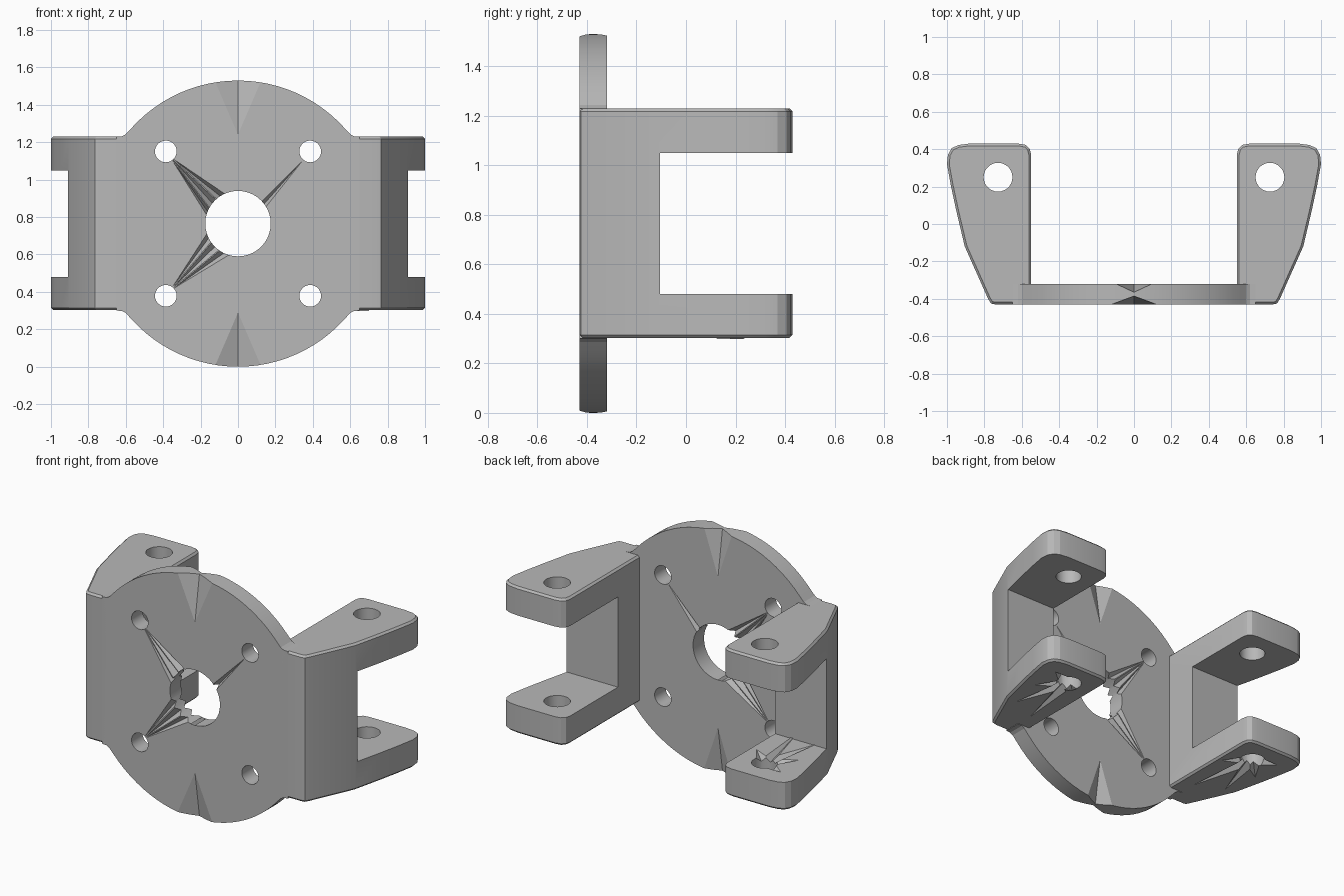
import bpy, bmesh
from math import sin, cos, pi, radians
from mathutils import Vector

if "Cube" in bpy.data.objects:
    bpy.data.objects.remove(bpy.data.objects["Cube"], do_unlink=True)

grey = bpy.data.materials.new("light grey")
grey.use_nodes = True
grey.diffuse_color = (0.48, 0.48, 0.48, 1)
grey.node_tree.nodes["Principled BSDF"].inputs["Base Color"].default_value = grey.diffuse_color

MID, R = 0.765, 0.765          # disc centre height and radius
FRONT, BACK = -0.43, -0.32     # plate faces
LOW, HIGH = 0.303, 1.23        # arm bottom and top


def finish(bm, name):
    bmesh.ops.recalc_face_normals(bm, faces=bm.faces)
    mesh = bpy.data.meshes.new(name)
    bm.to_mesh(mesh)
    bm.free()
    mesh.materials.append(grey)
    ob = bpy.data.objects.new(name, mesh)
    bpy.context.collection.objects.link(ob)
    return ob


def prism(name, points, depth, bevel=0):
    """Extrude an outline along a vector, with optional small bevels on both rims."""
    bm = bmesh.new()
    face = bm.faces.new([bm.verts.new(p) for p in points])
    cap = bmesh.ops.extrude_face_region(bm, geom=[face], use_keep_orig=True)["geom"]
    moved = [v for v in cap if isinstance(v, bmesh.types.BMVert)]
    bmesh.ops.translate(bm, verts=moved, vec=depth)
    bmesh.ops.recalc_face_normals(bm, faces=bm.faces)
    if bevel:
        rims = [e for e in bm.edges
                if abs((e.verts[0].co - e.verts[1].co).dot(Vector(depth))) < 1e-6]
        bmesh.ops.bevel(bm, geom=rims, offset=bevel, segments=1, affect='EDGES')
    return finish(bm, name)


def hull(points):
    bm = bmesh.new()
    for p in points:
        bm.verts.new(p)
    bmesh.ops.convex_hull(bm, input=bm.verts)
    return finish(bm, "cutter")


def cylinder(centre, radius, along, sides=28):
    """Round cutter running along y or z."""
    ring = [(radius * cos(2 * pi * i / sides), radius * sin(2 * pi * i / sides))
            for i in range(sides)]
    c = Vector(centre)
    if along == "y":
        return prism("cutter", [c + Vector((a, -0.2, b)) for a, b in ring], (0, 0.4, 0))
    return prism("cutter", [c + Vector((a, b, -1)) for a, b in ring], (0, 0, 2))


def cut(target, cutter):
    cutter.hide_render = True
    mod = target.modifiers.new("cut", 'BOOLEAN')
    mod.operation, mod.solver, mod.object = 'DIFFERENCE', 'EXACT', cutter
    bpy.context.view_layer.objects.active = target
    bpy.ops.object.modifier_apply(modifier=mod.name)
    bpy.data.objects.remove(cutter, do_unlink=True)


def groove(target, tip, a, b, inward):
    """Shallow V-shaped dent, a point at the tip and widest between a and b."""
    inward = Vector(inward)
    out = -inward.normalized() * 0.004
    tip, a, b = (Vector(p) + out for p in (tip, a, b))
    cut(target, hull([tip, a, b, (a + b) / 2 + inward]))


def smooth(ob):
    bpy.ops.object.select_all(action='DESELECT')
    ob.select_set(True)
    bpy.context.view_layer.objects.active = ob
    bpy.ops.object.shade_smooth_by_angle(angle=radians(18))


# Round plate: arcs above and below, blended into straight sides
quarter = [(R * sin(radians(t)), R * cos(radians(t))) for t in range(0, 52, 4)]
quarter += [(0.6, 0.478), (0.62, 0.467), (0.65, HIGH - MID)]
right = quarter + [(x, -z) for x, z in reversed(quarter)]
outline = right + [(-x, z) for x, z in reversed(right[1:-1])]
plate = prism("round_plate", [(x, FRONT, MID + z) for x, z in outline],
              (0, BACK - FRONT, 0))

# Dents at the top and bottom of the rim, on both faces
for s in (-1, 1):
    for y, depth, w in ((FRONT, 0.05, 0.14), (BACK, -0.05, 0.11)):
        rim = MID + s * (R + 0.01)
        groove(plate, (0, y, MID + s * 0.45), (-w, y, rim), (w, y, rim), (0, depth, 0))

# Grooves from the corner holes to the central opening
fans = [((-0.37, 1.13), [(-0.15, 0.78), (-0.14, 0.83), (-0.10, 0.88), (-0.06, 0.92)]),
        ((-0.37, 0.40), [(-0.15, 0.74), (-0.13, 0.68), (-0.09, 0.63), (-0.04, 0.60)]),
        ((0.37, 1.13), [(0.14, 0.84), (0.13, 0.89)])]
for (tx, tz), ends in fans:
    for (ax, az), (bx, bz) in zip(ends, ends[1:]):
        for y, depth in ((FRONT, 0.045), (BACK, -0.045)):
            groove(plate, (tx, y, tz), (ax, y, az), (bx, y, bz), (0, depth, 0))

# Central opening and four mounting holes
cut(plate, cylinder((0, -0.375, MID), 0.175, "y", 40))
for x in (-0.386, 0.386):
    for z in (-0.386, 0.386):
        cut(plate, cylinder((x, -0.375, MID + z), 0.058, "y"))
smooth(plate)

# Side arms: swept outline, slotted into an upper and lower lug
side = [(0.55, FRONT), (0.74, FRONT), (0.765, -0.425), (0.78, -0.40), (0.905, -0.12),
        (0.95, 0.07), (0.98, 0.21), (1.0, 0.32), (0.995, 0.37), (0.975, 0.405),
        (0.94, 0.422), (0.88, 0.43), (0.62, 0.43), (0.58, 0.423), (0.558, 0.403),
        (0.55, 0.37)]
for s, name in ((1, "left_arm"), (-1, "right_arm")):
    arm = prism(name, [(s * x, y, LOW) for x, y in side], (0, 0, HIGH - LOW), 0.012)
    slot = [(s * x, y, 0.48) for x, y in
            ((0.4, -0.105), (1.2, -0.105), (1.2, 0.6), (0.4, 0.6))]
    cut(arm, prism("cutter", slot, (0, 0, 0.57)))

    # Fan of dents around the lower pin hole
    hx, hy = s * 0.727, 0.25
    faces = [(LOW, 0.045)] + ([(0.48, -0.035)] if s < 0 else [])
    for z, depth in faces:
        for deg, reach in ((-100, 0.5), (-75, 0.42), (-45, 0.22), (-140, 0.2), (20, 0.17)):
            t = radians(deg)
            d, n = Vector((s * cos(t), sin(t), 0)), Vector((-s * sin(t), cos(t), 0))
            c = Vector((hx, hy, z))
            groove(arm, c + d * reach, c + d * 0.06 + n * 0.04, c + d * 0.06 - n * 0.04,
                   (0, 0, depth))

    # Pin holes through both lugs
    cut(arm, cylinder((hx, hy, MID), 0.077, "z"))
    smooth(arm)
